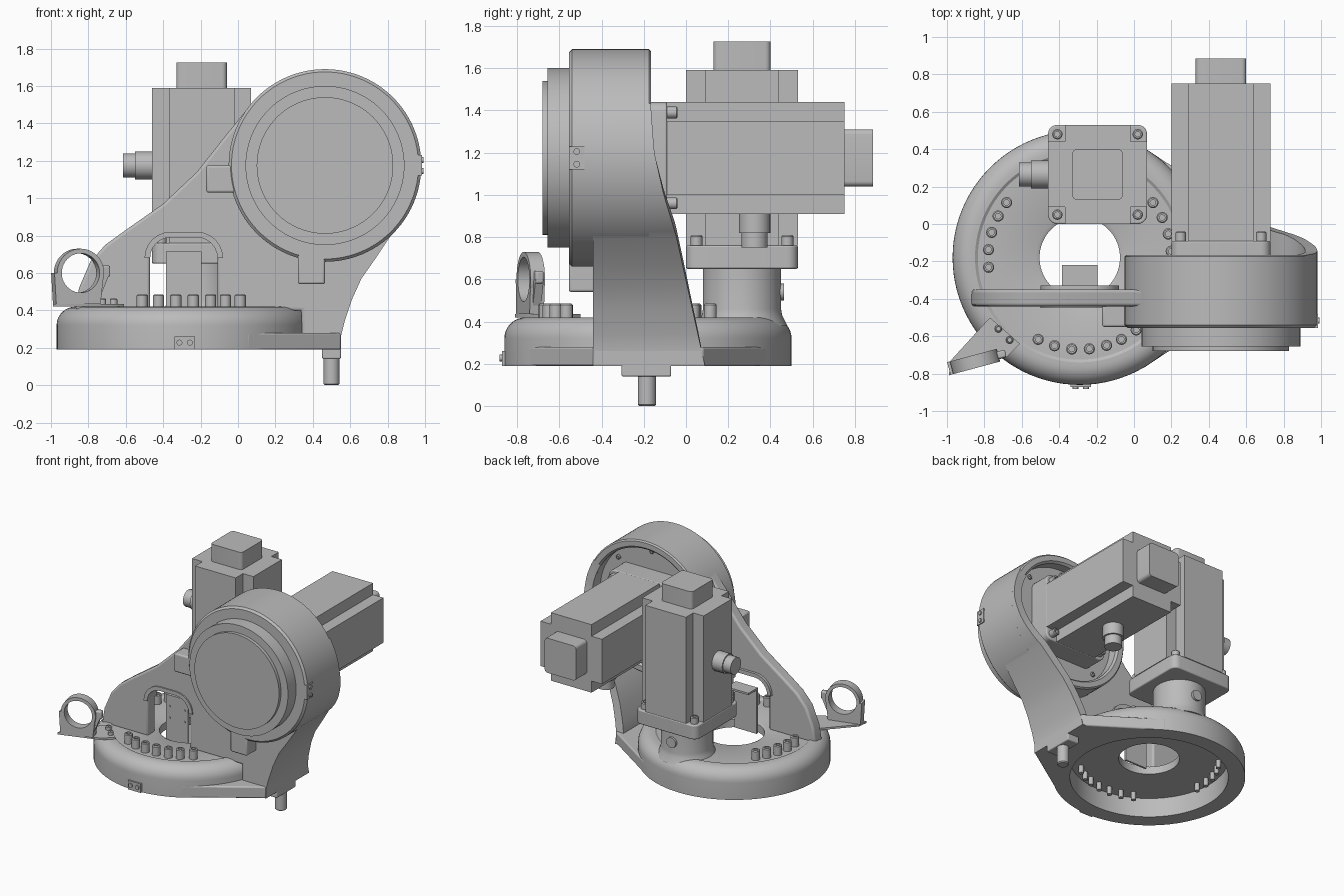
import bpy, bmesh, math
from mathutils import Matrix, Vector

if "Cube" in bpy.data.objects:
    bpy.data.objects.remove(bpy.data.objects["Cube"])

GREY = (0.5, 0.5, 0.5, 1)
metal = bpy.data.materials.new("cast_grey")
metal.use_nodes = True
metal.diffuse_color = GREY
metal.node_tree.nodes["Principled BSDF"].inputs["Base Color"].default_value = GREY

TURN = {"z": Matrix.Identity(4), "y": Matrix.Rotation(-math.pi / 2, 4, "X"),
        "x": Matrix.Rotation(math.pi / 2, 4, "Y")}
PLANE = {"z": lambda p, h: (p[0], p[1], h), "y": lambda p, h: (p[0], h, p[1]),
         "x": lambda p, h: (h, p[0], p[1])}


def finish(name, bm, bevel=0):
    """Smooth shading with sharp edges, material and optional rounded edges."""
    bmesh.ops.remove_doubles(bm, verts=bm.verts, dist=1e-5)
    bmesh.ops.recalc_face_normals(bm, faces=bm.faces)
    for f in bm.faces:
        f.smooth = True
    for e in bm.edges:
        e.smooth = e.calc_face_angle(0) < math.radians(32)
    mesh = bpy.data.meshes.new(name)
    bm.to_mesh(mesh)
    bm.free()
    mesh.materials.append(metal)
    ob = bpy.data.objects.new(name, mesh)
    bpy.context.collection.objects.link(ob)
    if bevel:
        mod = ob.modifiers.new("rounded", "BEVEL")
        mod.width, mod.segments, mod.limit_method = bevel, 3, "ANGLE"
        mod.angle_limit = math.radians(40)
    return ob


def lathe(name, profile, at, axis="z", segs=64):
    """Spin a closed (radius, height) profile round an axis through at."""
    bm = bmesh.new()
    vs = [bm.verts.new((r, 0, h)) for r, h in profile]
    es = [bm.edges.new((vs[i - 1], vs[i])) for i in range(len(vs))]
    bmesh.ops.spin(bm, geom=vs + es, cent=(0, 0, 0), axis=(0, 0, 1),
                   angle=math.tau, steps=segs, use_merge=True)
    bmesh.ops.dissolve_degenerate(bm, dist=1e-6, edges=bm.edges)
    bmesh.ops.transform(bm, matrix=Matrix.Translation(at) @ TURN[axis], verts=bm.verts)
    return finish(name, bm)


def rod(name, at, r, lo, hi, axis="z", segs=24):
    return lathe(name, [(0, lo), (r, lo), (r, hi), (0, hi)], at, axis, segs)


def prism(name, pts, lo, hi, axis="z", bevel=0):
    """Extrude a flat outline between two heights on an axis."""
    bm = bmesh.new()
    a, b = ([bm.verts.new(PLANE[axis](p, h)) for p in pts] for h in (lo, hi))
    bm.faces.new(a)
    bm.faces.new(b)
    for i in range(len(pts)):
        bm.faces.new((a[i - 1], a[i], b[i], b[i - 1]))
    return finish(name, bm, bevel)


def box(name, x, y, z, bevel=0):
    return prism(name, [(x[0], y[0]), (x[1], y[0]), (x[1], y[1]), (x[0], y[1])], *z, "z", bevel)


def arc(cx, cy, r, start, end, n):
    return [(cx + r * math.cos(math.radians(start + (end - start) * i / n)),
             cy + r * math.sin(math.radians(start + (end - start) * i / n))) for i in range(n + 1)]


def rounded_square(cx, cy, h, r):
    pts = []
    for k, (sx, sy) in enumerate([(1, 1), (-1, 1), (-1, -1), (1, -1)]):
        pts += arc(cx + sx * (h - r), cy + sy * (h - r), r, 90 * k, 90 * k + 90, 5)
    return pts


def screw(name, at, lo, hi, axis="z", r=0.03):
    """Socket-head screw with a sunk middle."""
    s = r * 0.5
    return lathe(name, [(0, lo), (r, lo), (r, hi - .006), (r - .006, hi), (s, hi),
                        (s, hi - .025), (0, hi - .025)], at, axis, 16)


# --- round base with central hole and open underside
BX, BY = -0.29, -0.18
top_edge = arc(0.58, 0.32, 0.1, 0, 90, 8)
lathe("base_ring", [(.215, .34), (.56, .34), (.56, .19), (.68, .19)] + top_edge
      + [(.56, .42), (.545, .41), (.235, .41), (.215, .40)], (BX, BY, 0), segs=96)
prism("base_foot", [(.05, -.77), (.55, -.44), (.55, .08), (.05, .41)]
      + arc(BX, BY, 0.6, 60, -60, 24), .19, .28, "z", .01)

# --- ring of screws, with shanks reaching below
for i, a in enumerate([143, 153, 164, 175, 186, 243, 254, 265, 276, 287, 297, 308, 4, 15, 26, 37]):
    p = (BX + .49 * math.cos(math.radians(a)), BY + .49 * math.sin(math.radians(a)), 0)
    screw(f"base_screw_{i}", p, .41, .485)
    rod(f"base_screw_shank_{i}", p, .018, .28, .35, segs=12)

# --- upright web with arched window, running into the head and column
HX, HZ = 0.465, 1.175
column = arc(HX, HZ, .515, 0, -47, 10) + [(.73, .67), (.66, .57), (.61, .46), (.57, .34),
                                         (.55, .26), (.55, .19)]
web = [(-.87, .4), (-.85, .52), (-.79, .66), (-.71, .75), (-.6, .83), (-.4, .97),
       (-.22, 1.14), (-.07, 1.33), (.06, 1.49), (HX, 1.5)] + column + [(.34, .19), (.34, .4)]
window = [(-.11, .4)] + arc(-.22, .68, .11, 0, 90, 6) + arc(-.36, .68, .11, 90, 180, 6) + [(-.47, .4)]
prism("web", web + window, -.44, -.35, "y", .015)
rim = [(p[0], p[1]) for p in arc(-.22, .68, .14, 0, 90, 6) + arc(-.36, .68, .14, 90, 180, 6)]
prism("window_rim", arc(-.22, .68, .11, 0, 90, 6) + arc(-.36, .68, .11, 90, 180, 6) + rim[::-1],
      -.45, -.33, "y")

# --- deep outer wall of the column, widening towards the base
SLOPE = [(.19, .09), (.28, .07), (.55, .01), (.8, -.045), (1.0, -.105), (1.2, -.15), (1.4, -.165)]


def back_y(z):
    for (z0, y0), (z1, y1) in zip(SLOPE, SLOPE[1:]):
        if z <= z1:
            return y0 + (y1 - y0) * (z - z0) / (z1 - z0)
    return SLOPE[-1][1]


path = arc(HX, HZ, .515, 30, 0, 6)[:-1] + column
bm = bmesh.new()
rows = []
for i, p in enumerate(path):
    a, b = Vector(path[max(i - 1, 0)]), Vector(path[min(i + 1, len(path) - 1)])
    t = (b - a).normalized()
    q = Vector(p) + Vector((t.y, -t.x)) * .065
    y = back_y(p[1])
    rows.append([bm.verts.new(c) for c in ((p[0], -.44, p[1]), (p[0], y, p[1]),
                                           (q.x, y, q.y), (q.x, -.44, q.y))])
for r0, r1 in zip(rows, rows[1:]):
    for k in range(4):
        bm.faces.new((r0[k - 1], r0[k], r1[k], r1[k - 1]))
bm.faces.new(rows[0])
bm.faces.new(rows[-1])
finish("column_wall", bm)

# --- round head, hollow at the back, with stepped cover in front
lathe("head", [(0, -.555), (.5, -.555), (.515, -.54), (.515, -.175), (.505, -.165), (.465, -.165),
               (.45, -.18), (.45, -.25), (0, -.25)], (HX, 0, HZ), "y", 96)
lathe("head_cover", [(0, -.68), (.365, -.68), (.365, -.655), (.425, -.655), (.425, -.55), (0, -.55)],
      (HX, 0, HZ), "y", 96)
for i in range(8):
    a = math.radians(45 * i)
    screw(f"head_screw_{i}", (HX + .41 * math.cos(a), 0, HZ + .41 * math.sin(a)), -.26, -.235, "y", .018)
box("side_stop", (-.17, .02), (-.55, -.43), (1.03, 1.175), .012)
box("lower_stop", (.32, .465), (-.555, -.43), (.54, .72), .012)


# --- motors: notched square body, flange, end cap, screws
def motor(name, cx, cy, axis, flange, body, cap):
    h, n = .265, .09
    pts = []
    for sx, sy in [(1, 1), (-1, 1), (-1, -1), (1, -1)]:
        corner = [(h, h - n), (h - n, h - n - .012), (h - n - .012, h - n), (h - n, h)]
        corner = [(h, h - n), (h - n, h - n), (h - n, h)]
        if sx * sy < 0:
            corner.reverse()
        pts += [(cx + sx * u, cy + sy * v) for u, v in corner]
    prism(name + "_body", pts, flange[1], body, axis)
    prism(name + "_flange", rounded_square(cx, cy, h, .05), *flange, axis, .008)
    prism(name + "_cap", rounded_square(cx, cy, .135, .025), body, cap, axis)
    for i, (sx, sy) in enumerate([(1, 1), (-1, 1), (-1, -1), (1, -1)]):
        at = PLANE[axis]((cx + sx * .215, cy + sy * .215), 0)
        screw(f"{name}_screw_{i}", at, flange[1], flange[1] + .05, axis, .028)


MX, MY = -.195, .265
motor("upright_motor", MX, MY, "z", (.65, .76), 1.59, 1.725)
motor("level_motor", HX, HZ, "y", (-.26, -.09), .75, .885)
lathe("motor_neck", [(0, .38), (.215, .38), (.19, .43), (.185, .46), (.185, .65), (0, .65)], (MX, MY, 0))
rod("neck_plug", (MX, MY, .54), .04, .17, .2, "y")
rod("upright_plug_base", (0, MY, 1.175), .075, -.55, -.44, "x")
rod("upright_plug", (0, MY, 1.175), .065, -.615, -.54, "x")
rod("level_plug_base", (HX, .325, 0), .075, .82, .93)
rod("level_plug", (HX, .325, 0), .062, .75, .83)

# --- bent bracket behind the window
box("bracket_plate", (-.385, -.195), (-.335, -.32), (.36, .71))
box("bracket_shelf", (-.385, -.195), (-.335, -.22), (.7, .715))
for x in (-.355, -.225):
    for z in (.54, .63):
        rod("bracket_rivet", (x, 0, z), .008, -.34, -.335, "y", 12)

# --- cable clamp at the front right of the base
prism("clamp_plate", [(-.77, -.5), (-.61, -.64), (-.68, -.71), (-.99, -.81), (-.98, -.73)], .42, .435)
SPIN = Matrix.Translation((-.85, -.735, 0)) @ Matrix.Rotation(math.radians(15), 4, "Z")
clamp = [lathe("clamp_ring", [(.105, -.035), (.13, -.035), (.13, .035), (.105, .035)],
               (0, 0, .6), "y", 40),
         prism("clamp_foot", [(-.135, .435), (.11, .435), (.128, .6)]
               + arc(0, .6, .108, 0, -180, 16) + [(-.145, .6)], -.035, .035, "y"),
         box("clamp_ear", (.12, .17), (-.02, .02), (.58, .64), .01),
         prism("clamp_ear_brace", [(.1, .44), (.165, .6), (.11, .6)], -.02, .02, "y")]
for ob in clamp:
    ob.matrix_world = SPIN
for i, (x, y) in enumerate([(-.725, -.56), (-.665, -.62)]):
    screw(f"clamp_screw_{i}", (x, y, 0), .43, .465, "z", .02)

# --- locating pin and small stop plates
box("pin_block", (.45, .55), (-.305, -.07), (.14, .2), .008)
lathe("pin", [(0, 0), (.036, 0), (.043, .007), (.043, .15), (0, .15)], (.5, -.185, 0), segs=32)
box("front_tab", (-.34, -.23), (-.872, -.84), (.19, .26))
box("side_tab", (.95, .984), (-.555, -.48), (1.12, 1.23))
for k in (-1, 1):
    rod("front_tab_screw", (-.285 + k * .028, 0, .228), .016, -.882, -.87, "y", 12)
    rod("side_tab_screw", (0, -.517, 1.175 + k * .03), .016, .98, .993, "x", 12)
